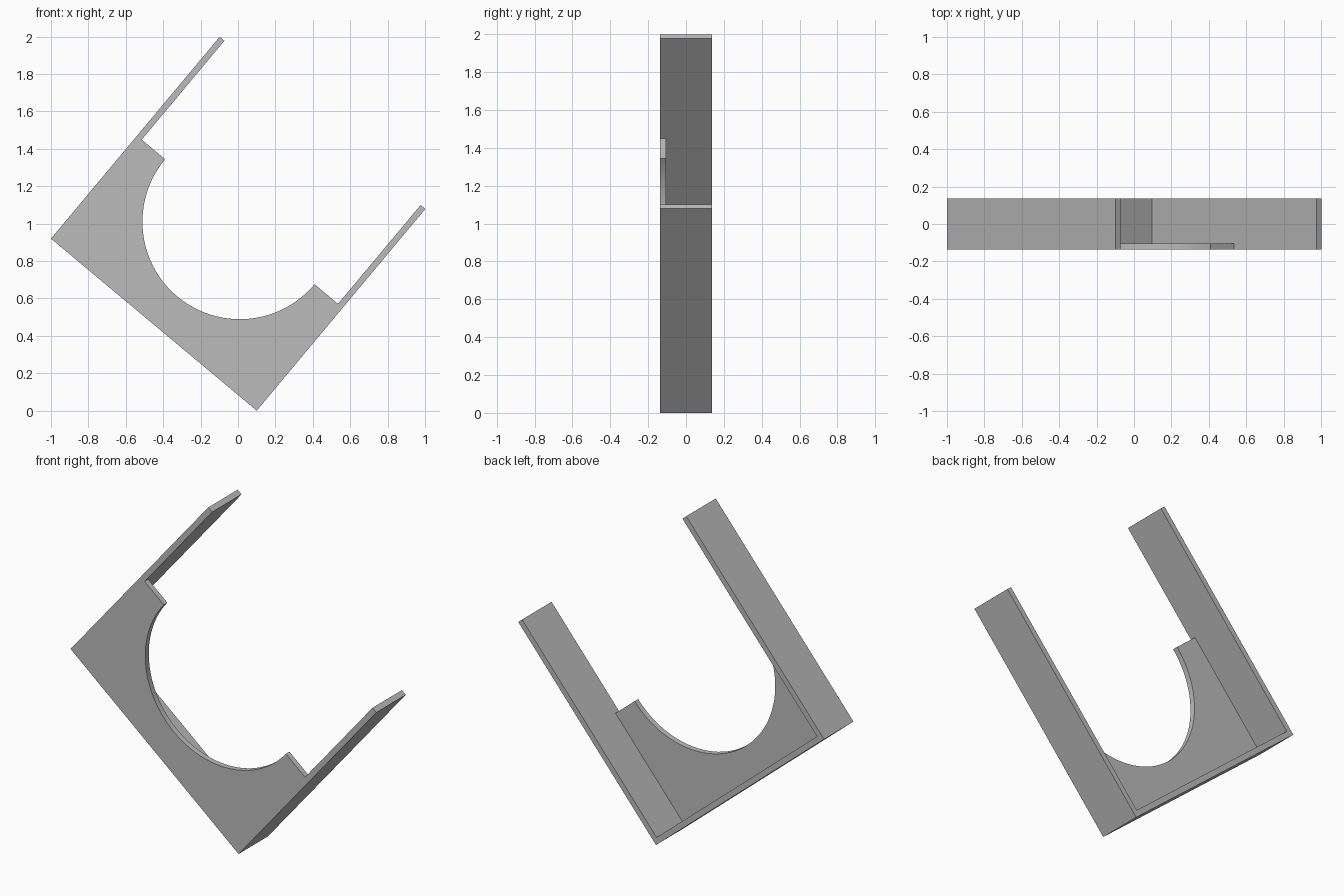
import bpy
import bmesh
from math import cos, sin, pi, radians

if "Cube" in bpy.data.objects:
    bpy.data.objects.remove(bpy.data.objects["Cube"])

TILT = radians(39.9)
WIDTH, LENGTH = 1.434, 1.406   # outer width of the base, length of the arms
WALL, HALF = 0.033, 0.1375     # wall thickness, half of the depth
RADIUS = 0.521                 # round cutout in the front plate
MID = WIDTH / 2

grey = bpy.data.materials.new("plain grey")
grey.use_nodes = True
colour = (0.5, 0.5, 0.5, 1)
grey.diffuse_color = colour
grey.node_tree.nodes["Principled BSDF"].inputs["Base Color"].default_value = colour


def tilted(u, v, y):
    """Place a point of the bracket's own plane in the tilted pose."""
    x = -1 + u * cos(TILT) + v * sin(TILT)
    z = WIDTH * sin(TILT) - u * sin(TILT) + v * cos(TILT)
    return x, y, z


def extrude_profile(name, profile, y0, y1):
    bm = bmesh.new()
    face = bm.faces.new([bm.verts.new(tilted(u, v, y0)) for u, v in profile])
    out = bmesh.ops.extrude_face_region(bm, geom=[face])
    moved = [g for g in out["geom"] if isinstance(g, bmesh.types.BMVert)]
    bmesh.ops.translate(bm, verts=moved, vec=(0, y1 - y0, 0))
    bmesh.ops.recalc_face_normals(bm, faces=bm.faces)
    mesh = bpy.data.meshes.new(name)
    bm.to_mesh(mesh)
    bm.free()
    obj = bpy.data.objects.new(name, mesh)
    bpy.context.collection.objects.link(obj)
    mesh.materials.append(grey)
    return obj


# U-shaped band: base and two arms
inner = WIDTH - WALL
extrude_profile("u_band", [
    (0, 0), (WIDTH, 0), (WIDTH, LENGTH), (inner, LENGTH),
    (inner, WALL), (WALL, WALL), (WALL, LENGTH), (0, LENGTH)], -HALF, HALF)

# Front plate between the arms with a half-round cutout
STEPS = 48
arc = [(MID + RADIUS * cos(pi * i / STEPS), MID - RADIUS * sin(pi * i / STEPS))
       for i in range(STEPS + 1)]
plate = extrude_profile("front_plate", [
    (WALL, MID), (WALL, WALL), (inner, WALL), (inner, MID)] + arc,
    -HALF, -HALF + WALL)

# Smooth the cutout while keeping the edges sharp
bpy.ops.object.select_all(action="DESELECT")
plate.select_set(True)
bpy.context.view_layer.objects.active = plate
bpy.ops.object.shade_smooth_by_angle(angle=radians(30))
